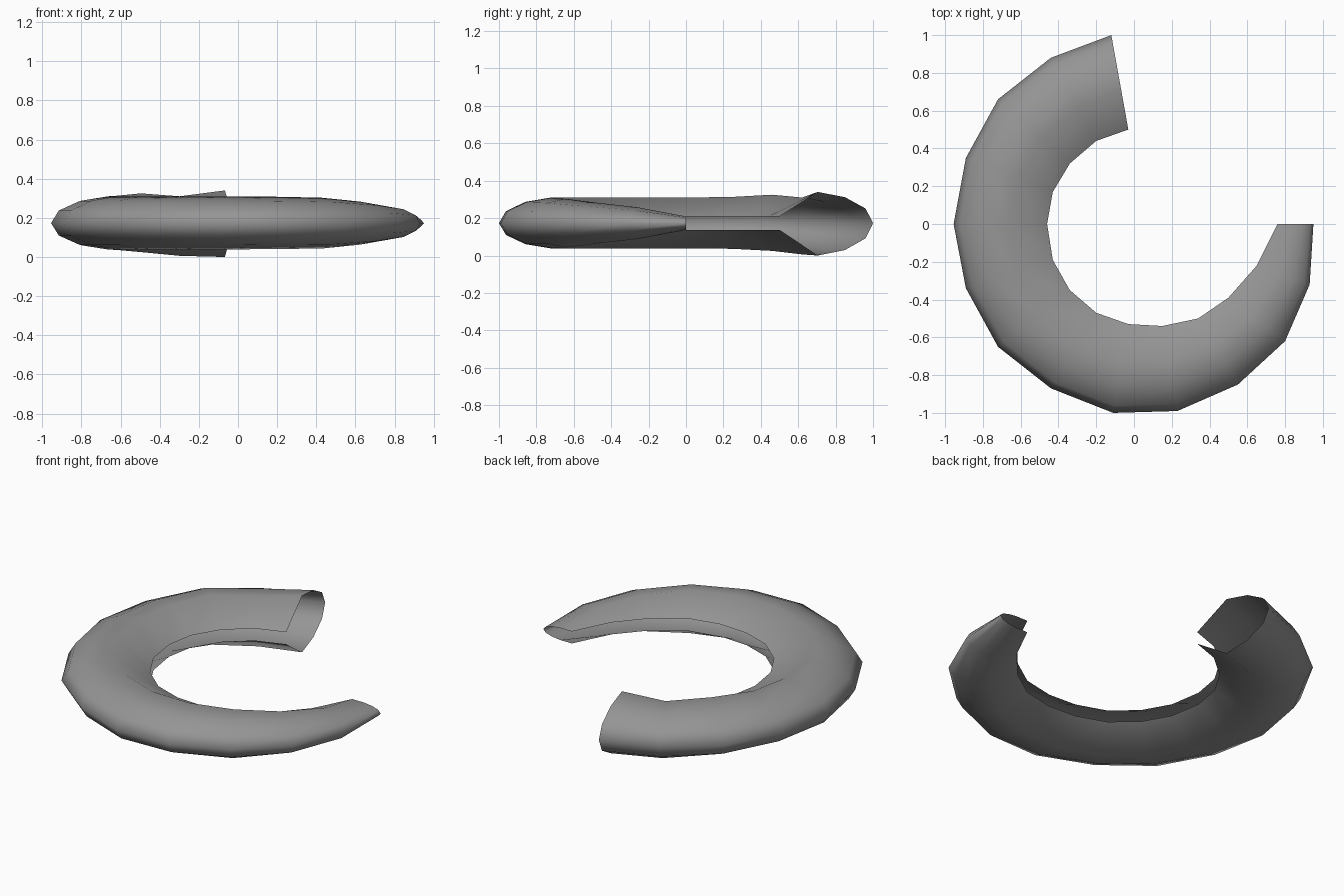
import bpy
import bmesh
from mathutils import Vector

cube = bpy.data.objects.get("Cube")
if cube:
    bpy.data.objects.remove(cube, do_unlink=True)

MIDDLE_HEIGHT = 0.173
LIP_HEIGHT = 0.036

# Stations along the curved shell: inner edge, outer edge, crest above and below the middle
stations = [
    ((0.76, 0), (0.95, 0), 0.036, 0.036),
    ((0.65, -0.22), (0.93, -0.32), 0.085, 0.085),
    ((0.5, -0.39), (0.8, -0.62), 0.11, 0.11),
    ((0.34, -0.5), (0.55, -0.85), 0.13, 0.13),
    ((0.15, -0.54), (0.23, -0.99), 0.135, 0.132),
    ((-0.03, -0.53), (-0.11, -1), 0.137, 0.135),
    ((-0.2, -0.47), (-0.44, -0.87), 0.137, 0.135),
    ((-0.34, -0.35), (-0.72, -0.65), 0.137, 0.135),
    ((-0.43, -0.19), (-0.89, -0.34), 0.137, 0.135),
    ((-0.46, 0), (-0.955, 0), 0.137, 0.135),
    ((-0.43, 0.17), (-0.89, 0.35), 0.14, 0.137),
    ((-0.34, 0.32), (-0.72, 0.66), 0.152, 0.148),
    ((-0.2, 0.44), (-0.44, 0.88), 0.137, 0.167),
    ((-0.03, 0.5), (-0.12, 1), 0.167, 0.173),
]

# Half cross-section from crest to outer rim: fraction across, share of crest height
half_section = [(0.41, 1), (0.7, 0.83), (0.92, 0.47)]


def cross_section(inner, outer, above, below):
    """Points from the upper lip round the outer rim to the lower lip."""
    inner, outer = Vector((*inner, 0)), Vector((*outer, 0))

    def point(across, height):
        position = inner.lerp(outer, across)
        position.z = MIDDLE_HEIGHT + height
        return position

    upper = [point(a, above * h) for a, h in half_section]
    lower = [point(a, -below * h) for a, h in reversed(half_section)]
    return ([point(0, LIP_HEIGHT)] + upper + [point(1, 0)]
            + lower + [point(0, -LIP_HEIGHT)])


def build_shell(name, material):
    """Bridge neighbouring sections, leaving both ends and the inner slit open."""
    bm = bmesh.new()
    rings = [[bm.verts.new(p) for p in cross_section(*s)] for s in stations]
    for ring, following in zip(rings, rings[1:]):
        for i in range(len(ring) - 1):
            bm.faces.new((ring[i], ring[i + 1], following[i + 1], following[i]))
    bm.normal_update()
    # Turn the shell so its upper side faces up
    bm.faces.ensure_lookup_table()
    if sum(f.normal.z for f in bm.faces if f.calc_center_median().z > MIDDLE_HEIGHT) < 0:
        bmesh.ops.reverse_faces(bm, faces=bm.faces[:])
    for face in bm.faces:
        face.smooth = True
    mesh = bpy.data.meshes.new(name)
    bm.to_mesh(mesh)
    bm.free()
    mesh.materials.append(material)
    shell = bpy.data.objects.new(name, mesh)
    bpy.context.collection.objects.link(shell)
    return shell


# Single plain grey
grey = bpy.data.materials.new("plain_grey")
grey.use_nodes = True
colour = (0.3, 0.3, 0.3, 1)
grey.diffuse_color = colour
grey.node_tree.nodes["Principled BSDF"].inputs["Base Color"].default_value = colour

build_shell("curved_shell", grey)
